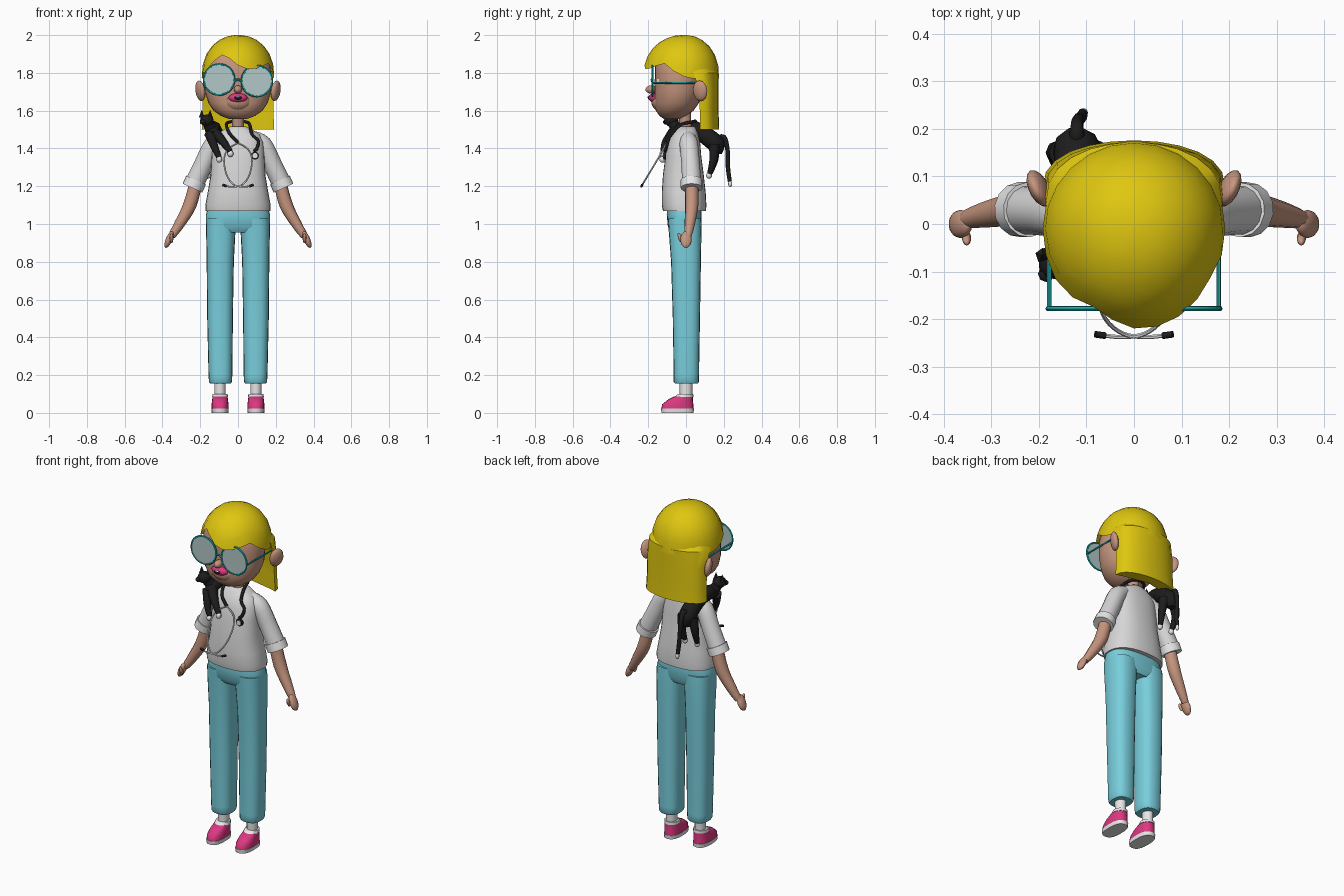
import bpy, bmesh, math
from mathutils import Vector, Matrix, Euler

if "Cube" in bpy.data.objects:
    bpy.data.objects.remove(bpy.data.objects["Cube"])

def material(name, r, g, b):
    m = bpy.data.materials.new(name)
    m.diffuse_color = (r, g, b, 1)
    m.use_nodes = True
    m.node_tree.nodes["Principled BSDF"].inputs["Base Color"].default_value = m.diffuse_color
    return m

HAIR = material("hair yellow", 0.74, 0.57, 0.005)
SKIN = material("skin", 0.56, 0.30, 0.21)
PANTS = material("trouser blue", 0.19, 0.62, 0.72)
SHIRT = material("shirt grey", 0.68, 0.68, 0.68)
WHITE = material("white", 0.8, 0.8, 0.8)
PINK = material("pink", 0.72, 0.04, 0.22)
TEAL = material("teal", 0.01, 0.42, 0.42)
LENS = material("lens", 0.45, 0.57, 0.57)
BLACK = material("black", 0.012, 0.012, 0.012)

def finish(name, bm, mat, smooth=50):
    bmesh.ops.recalc_face_normals(bm, faces=bm.faces)
    me = bpy.data.meshes.new(name)
    bm.to_mesh(me)
    bm.free()
    me.materials.append(mat)
    ob = bpy.data.objects.new(name, me)
    bpy.context.collection.objects.link(ob)
    if smooth:
        bpy.ops.object.select_all(action='DESELECT')
        ob.select_set(True)
        bpy.context.view_layer.objects.active = ob
        bpy.ops.object.shade_smooth_by_angle(angle=math.radians(smooth))
    return ob

def skin_rings(name, rings, mat, smooth=50, cap=True):
    """Join equal-length point loops into one surface."""
    bm = bmesh.new()
    vs = [[bm.verts.new(p) for p in r] for r in rings]
    n = len(vs[0])
    for a, b in zip(vs, vs[1:]):
        for i in range(n):
            bm.faces.new((a[i], a[(i + 1) % n], b[(i + 1) % n], b[i]))
    if cap:
        bm.faces.new(vs[0])
        bm.faces.new(vs[-1])
    return finish(name, bm, mat, smooth)

def loft(name, rings, mat, n=20, power=2.0, smooth=50):
    """Horizontal superellipse sections: (z, cx, cy, rx, ry)."""
    def pw(v):
        return math.copysign(abs(v) ** (2 / power), v)
    pts = [[(cx + rx * pw(math.cos(2 * math.pi * i / n)),
             cy + ry * pw(math.sin(2 * math.pi * i / n)), z) for i in range(n)]
           for z, cx, cy, rx, ry in rings]
    return skin_rings(name, pts, mat, smooth)

def tube(name, path, radii, mat, n=8, sub=4, closed=False):
    """Round tube along a smooth path, with parallel-transported frames."""
    P = [Vector(p) for p in path]
    R = radii if isinstance(radii, (list, tuple)) else [radii] * len(P)
    pts, rad = [], []
    for i in range(len(P) - 1):
        p0, p1, p2, p3 = P[max(i - 1, 0)], P[i], P[i + 1], P[min(i + 2, len(P) - 1)]
        for k in range(sub):
            t = k / sub
            pts.append(0.5 * (2 * p1 + (p2 - p0) * t + (2 * p0 - 5 * p1 + 4 * p2 - p3) * t * t
                              + (3 * p1 - p0 - 3 * p2 + p3) * t ** 3))
            rad.append(R[i] + (R[i + 1] - R[i]) * t)
    pts.append(P[-1])
    rad.append(R[-1])
    u, rings = None, []
    for i, p in enumerate(pts):
        t = (pts[min(i + 1, len(pts) - 1)] - pts[max(i - 1, 0)]).normalized()
        if u is None:
            u = t.orthogonal()
        u = (u - t * u.dot(t)).normalized()
        v = t.cross(u)
        rings.append([p + rad[i] * (u * math.cos(2 * math.pi * k / n) + v * math.sin(2 * math.pi * k / n))
                      for k in range(n)])
    return skin_rings(name, rings, mat)

def ball(name, c, s, mat, rot=(0, 0, 0), n=14):
    bm = bmesh.new()
    M = Matrix.Translation(c) @ Euler(rot).to_matrix().to_4x4() @ Matrix.Diagonal((*s, 1))
    bmesh.ops.create_uvsphere(bm, u_segments=n, v_segments=n // 2 + 1, radius=1, matrix=M)
    return finish(name, bm, mat, 60)

def cone(name, c, r1, r2, depth, mat, rot=(0, 0, 0), n=24):
    bm = bmesh.new()
    M = Matrix.Translation(c) @ Euler(rot).to_matrix().to_4x4()
    bmesh.ops.create_cone(bm, cap_ends=True, segments=n, radius1=r1, radius2=r2, depth=depth, matrix=M)
    return finish(name, bm, mat, 40)

# --- trousers, socks, shoes, arms (mirrored pairs)
for s, side in ((-1, "right"), (1, "left")):
    x = 0.095 * s
    loft(side + "_sole", [(0, x, -.045, .044, .085), (.022, x, -.045, .046, .087)], WHITE, 20, 2.6)
    loft(side + "_shoe", [(.022, x, -.045, .045, .085), (.045, x, -.044, .045, .083),
                          (.07, x, -.03, .042, .066), (.088, x, -.012, .039, .048)], PINK, 20, 2.4)
    loft(side + "_shoe_collar", [(.084, x, -.01, .042, .05), (.1, x, -.002, .04, .04)], WHITE)
    loft(side + "_sock", [(.09, x, 0, .03, .033), (.2, x, 0, .03, .035)], WHITE, 12)
    loft(side + "_trouser_leg", [(.155, .093 * s, .002, .055, .06), (.165, .093 * s, .002, .061, .067),
         (.2, .093 * s, .002, .063, .067), (.5, .095 * s, .002, .068, .072),
         (.8, .094 * s, 0, .072, .079), (.97, .091 * s, -.005, .078, .087),
         (1.03, .088 * s, -.008, .08, .088)], PANTS, 20, 2.6)
    tube(side + "_sleeve", [(.07 * s, .01, 1.455), (.13 * s, .015, 1.42), (.185 * s, .025, 1.31), (.235 * s, .03, 1.205)],
         [.04, .05, .05, .052], SHIRT, 14)
    tube(side + "_cuff", [(.222 * s, .03, 1.232), (.241 * s, .03, 1.19)], .058, WHITE, 14, 1)
    tube(side + "_arm", [(.22 * s, .03, 1.23), (.255 * s, .03, 1.1), (.31 * s, .02, 1.0), (.352 * s, .01, .935)],
         [.035, .036, .028, .019], SKIN, 10)
    ball(side + "_hand", (.365 * s, 0, .918), (.018, .03, .048), SKIN, (0, -.4 * s, 0))
    ball(side + "_thumb", (.352 * s, -.03, .925), (.01, .011, .03), SKIN, (.4, 0, 0), 8)
    # ears, eyes, glasses
    ball(side + "_ear", (.2 * s, .075, 1.705), (.02, .042, .055), SKIN, (0, .15 * s, -.45 * s))
    ball(side + "_eye", (.085 * s, -.125, 1.755), (.032, .03, .032), WHITE)
    c = Vector((.1 * s, -.178, 1.761 - .004 * s))
    cone(side + "_lens", c, .08, .08, .006, LENS, (math.pi / 2, 0, 0), 28)
    tube(side + "_rim", [c + Vector((.081 * math.cos(a * math.pi / 14), 0, .081 * math.sin(a * math.pi / 14)))
                         for a in range(29)], .0055, TEAL, 6, 1)
    tube(side + "_temple", [(.178 * s, -.178, 1.747), (.178 * s, .06, 1.747)], .005, TEAL, 6, 1)
tube("bridge", [(-.02, -.18, 1.755), (0, -.183, 1.765), (.02, -.18, 1.755)], .006, TEAL, 6)
loft("trouser_hips", [(.955, 0, -.005, .15, .07), (.985, 0, -.008, .168, .088),
                      (1.05, 0, -.01, .17, .092), (1.1, 0, -.01, .155, .09)], PANTS, 24, 2.6)

# --- shirt and neck
loft("shirt", [(1.07, 0, -.008, .172, .114), (1.1, 0, -.01, .173, .118), (1.17, 0, -.012, .16, .116),
               (1.26, 0, -.014, .145, .108), (1.36, 0, -.014, .14, .095), (1.43, 0, -.01, .135, .085),
               (1.475, 0, -.005, .115, .07), (1.5, 0, 0, .075, .055), (1.515, 0, 0, .045, .045)],
     SHIRT, 28, 2.4, 60)
loft("neck", [(1.48, 0, 0, .03, .03), (1.62, 0, -.01, .032, .034)], SKIN, 12)

# --- head
loft("head", [(1.555, 0, -.075, .045, .04), (1.572, 0, -.07, .09, .07), (1.6, 0, -.06, .13, .1),
              (1.64, 0, -.05, .157, .118), (1.7, 0, -.04, .176, .128), (1.78, 0, -.035, .18, .13),
              (1.86, 0, -.03, .17, .135), (1.92, 0, -.03, .13, .11), (1.95, 0, -.02, .07, .06)],
     SKIN, 24, 2.2, 60)
ball("muzzle", (0, -.13, 1.65), (.075, .055, .055), SKIN)
ball("nose", (0, -.183, 1.712), (.022, .032, .022), SKIN)
ball("lips", (0, -.17, 1.668), (.052, .028, .025), PINK)
ball("mouth_inside", (0, -.185, 1.668), (.026, .018, .013), BLACK)
ball("teeth", (0, -.194, 1.673), (.014, .011, .005), WHITE, n=8)

# --- hair cap: dome whose lower edge follows a swept fringe (angle from front, towards +x)
EDGE = [(-180, 1.77), (-95, 1.77), (-70, 1.80), (-52, 1.83), (-36, 1.90), (-18, 1.885), (0, 1.84),
        (20, 1.815), (40, 1.83), (58, 1.855), (75, 1.81), (95, 1.77), (180, 1.77)]
def edge(a):
    for (a0, z0), (a1, z1) in zip(EDGE, EDGE[1:]):
        if a0 <= a <= a1:
            return z0 + (z1 - z0) * (a - a0) / (a1 - a0)
def hair_ring(t):
    ring = []
    for k in range(24):
        a = -180 + 15 * k
        z = edge(a) + (2.0 - edge(a)) * t
        r = max(0.0, 1 - (max(z - 1.78, 0) / .222) ** 2.3) ** (1 / 2.0)
        r = r if t < 1 else .08
        A = math.radians(a)
        ry = .215 if abs(a) < 90 else .185
        ring.append((.192 * r * math.sin(A), -.01 - ry * r * math.cos(A), z))
    return ring
cap = skin_rings("hair_cap", [hair_ring(t) for t in (0, .3, .55, .75, .89, .97, 1)], HAIR, 22, False)
bm = bmesh.new()
bm.from_mesh(cap.data)
bmesh.ops.holes_fill(bm, edges=[e for e in bm.edges if e.is_boundary and min(v.co.z for v in e.verts) > 1.99])
bm.to_mesh(cap.data)
bm.free()

# --- long hair at the back: half-ellipse section with a slightly hollow front
def fall(z, rx, y0, y1):
    arc = [(rx * math.cos(i * math.pi / 12), y0 + (y1 - y0) * math.sin(i * math.pi / 12) ** .8, z) for i in range(13)]
    return arc + [(-rx * .8, y0 + .012, z), (0, y0 + .045, z), (rx * .8, y0 + .012, z)]
skin_rings("hair_back", [fall(1.5, .192, .075, .176), (fall(1.6, .187, .073, .172)),
                         fall(1.7, .187, .07, .172), fall(1.8, .186, .04, .172), fall(1.85, .15, .02, .13)], HAIR, 35)

# --- cat draped over one shoulder
tube("cat_body", [(-.13, -.085, 1.47), (-.135, -.03, 1.5), (-.13, .05, 1.5), (-.12, .115, 1.46), (-.12, .16, 1.42), (-.12, .17, 1.37)],
     [.025, .04, .044, .048, .05, .02], BLACK, 10, 3)
tube("cat_neck", [(-.135, -.04, 1.49), (-.16, -.07, 1.535)], [.035, .028], BLACK, 10, 2)
ball("cat_head", (-.165, -.078, 1.548), (.036, .04, .032), BLACK, (0, 0, -.5), 10)
ball("cat_muzzle", (-.185, -.105, 1.54), (.018, .018, .014), BLACK, n=8)
for ex, ey in ((-.192, -.066), (-.148, -.07)):
    cone("cat_ear", (ex, ey, 1.583), .016, .001, .04, BLACK, n=5)
LEGS = [("front", [(-.12, -.07, 1.48), (-.075, -.108, 1.43), (-.04, -.122, 1.38)]),
        ("front", [(-.15, -.07, 1.48), (-.125, -.108, 1.41), (-.1, -.122, 1.35)]),
        ("hind", [(-.15, .15, 1.42), (-.165, .15, 1.34), (-.16, .125, 1.265)]),
        ("hind", [(-.085, .15, 1.42), (-.075, .145, 1.34), (-.08, .125, 1.265)])]
for kind, path in LEGS:
    tube("cat_%s_leg" % kind, path, [.03, .021, .013], BLACK, 8, 3)
    x, y, z = path[-1]
    ball("cat_%s_paw" % kind, (x, y - .003, z - .008), (.016, .016, .018), WHITE, n=8)
tube("cat_tail", [(-.12, .16, 1.44), (-.12, .2, 1.46), (-.118, .22, 1.39), (-.112, .222, 1.3), (-.108, .232, 1.225)],
     [.02, .014, .012, .012, .011], BLACK, 8, 4)
ball("cat_tail_tip", (-.107, .234, 1.213), (.011, .011, .018), WHITE, n=8)

# --- stethoscope: neck tube, chest piece, crossing ear tubes
tube("stethoscope_neck_tube", [(0, -.105, 1.43), (-.045, -.088, 1.48), (-.062, -.03, 1.525), (-.045, .03, 1.54),
     (0, .05, 1.545), (.045, .03, 1.54), (.062, -.03, 1.525), (.075, -.078, 1.475), (.108, -.095, 1.44),
     (.1, -.105, 1.4), (.085, -.11, 1.385)], .0085, BLACK, 8, 4)
cone("chest_piece", (.09, -.113, 1.362), .021, .021, .012, BLACK, (math.pi / 2, 0, 0), 16)
cone("chest_piece_disc", (.09, -.117, 1.362), .014, .014, .012, WHITE, (math.pi / 2, 0, 0), 16)
for s in (-1, 1):
    tube("ear_tube", [(0, -.105, 1.43), (.055 * s, -.12, 1.395), (.074 * s, -.155, 1.335), (.06 * s, -.2, 1.26),
                      (.025 * s, -.23, 1.21), (-.02 * s, -.238, 1.197), (-.06 * s, -.235, 1.2)], .0045, WHITE, 6, 4)
    tube("ear_tip", [(-.06 * s, -.235, 1.2), (-.082 * s, -.232, 1.207)], .007, BLACK, 8, 1)
